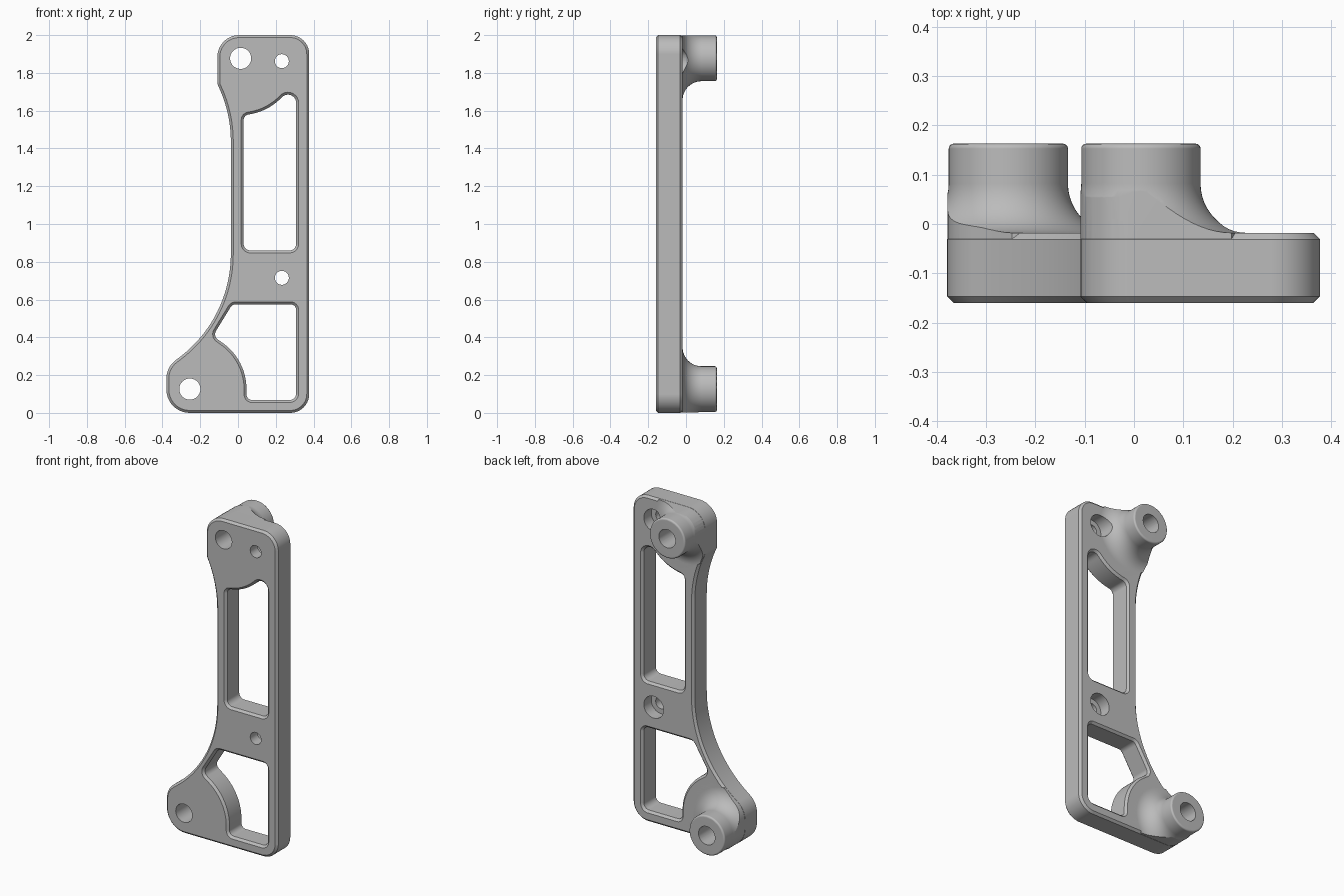
import bpy
import bmesh
import math
from mathutils import Vector

if "Cube" in bpy.data.objects:
    bpy.data.objects.remove(bpy.data.objects["Cube"], do_unlink=True)

FRONT, BACK, CHAMFER = -0.16, -0.018, 0.013
TOP_BOSS, LOW_BOSS = Vector((0.014, 1.877)), Vector((-0.255, 0.126))
BOSS_R, BOSS_END, FILLET = 0.121, 0.163, 0.1

metal = bpy.data.materials.new("satin grey")
metal.use_nodes = True
grey = (0.5, 0.5, 0.5, 1)
metal.diffuse_color = grey
metal.node_tree.nodes["Principled BSDF"].inputs["Base Color"].default_value = grey


def rounded(corners):
    """Closed outline from (x, z, radius) corners; radius 0 keeps the point."""
    pts = []
    for i, (x, z, r) in enumerate(corners):
        p = Vector((x, z))
        if r == 0:
            pts.append(p)
            continue
        a = (Vector(corners[i - 1][:2]) - p).normalized()
        b = (Vector(corners[(i + 1) % len(corners)][:2]) - p).normalized()
        half = math.acos(a.dot(b)) / 2
        c = p + (a + b).normalized() * r / math.sin(half)
        start = p + a * r / math.tan(half) - c
        end = p + b * r / math.tan(half) - c
        a0 = math.atan2(start.y, start.x)
        sweep = math.remainder(math.atan2(end.y, end.x) - a0, math.tau)
        n = 24 if r > 0.3 else 10
        for k in range(n + 1):
            t = a0 + sweep * k / n
            pts.append(c + r * Vector((math.cos(t), math.sin(t))))
    return pts


def arc(centre, r, start, end, n):
    return [(centre.x + r * math.cos(math.radians(start + (end - start) * k / n)),
             centre.y + r * math.sin(math.radians(start + (end - start) * k / n)), 0)
            for k in range(n + 1)]


def circle(centre, r, n=48):
    return rounded(arc(centre, r, 0, 360, n)[:-1])


def inset(pts, d):
    """Move an outline inward by d, or outward if d is negative."""
    n = len(pts)
    area = sum(pts[i - 1].x * pts[i].y - pts[i].x * pts[i - 1].y for i in range(n))
    side = math.copysign(1, area)
    out = []
    for i in range(n):
        t1 = (pts[i] - pts[i - 1]).normalized()
        t2 = (pts[(i + 1) % n] - pts[i]).normalized()
        t = (t1 + t2).normalized()
        out.append(pts[i] + Vector((-t.y, t.x)) * side * d / max(t.dot(t1), 0.5))
    return out


def solid(name, stacks):
    """Skin stacks of (outline, y) rings and cap both ends, leaving holes open."""
    bm = bmesh.new()
    caps = ([], [])
    for stack in stacks:
        rings = [[bm.verts.new((p.x, y, p.y)) for p in pts] for pts, y in stack]
        for lo, hi in zip(rings, rings[1:]):
            for i in range(len(lo)):
                bm.faces.new((lo[i - 1], lo[i], hi[i], hi[i - 1]))
        for cap, ring in zip(caps, (rings[0], rings[-1])):
            cap += [bm.edges.get((ring[i - 1], ring[i])) for i in range(len(ring))]
    for cap in caps:
        bmesh.ops.triangle_fill(bm, use_beauty=True, edges=cap, normal=(0, 1, 0))
    bmesh.ops.recalc_face_normals(bm, faces=bm.faces)
    mesh = bpy.data.meshes.new(name)
    bm.to_mesh(mesh)
    bm.free()
    mesh.materials.append(metal)
    obj = bpy.data.objects.new(name, mesh)
    bpy.context.collection.objects.link(obj)
    return obj


def combine(target, tool, operation):
    mod = target.modifiers.new(operation.lower(), 'BOOLEAN')
    mod.operation, mod.object, mod.solver = operation, tool, 'EXACT'
    bpy.context.view_layer.objects.active = target
    bpy.ops.object.modifier_apply(modifier=mod.name)
    bpy.data.objects.remove(tool, do_unlink=True)


def chamfered(pts, d):
    return [(inset(pts, d), FRONT), (pts, FRONT + CHAMFER),
            (pts, BACK - CHAMFER), (inset(pts, d), BACK)]


# Plate outline with the narrow waist
outline = rounded([
    (-0.379, 0, 0.123), (0.377, 0, 0.1), (0.377, 2, 0.1), (-0.109, 2, 0.115),
    (-0.109, 1.74, 0.06), (-0.038, 1.588, 0.685), (-0.038, 0.50, 0.685),
    (-0.379, 0.242, 0.12)])

# Windows, each with one side curved around a boss
upper_window = rounded(
    [(0.03, 0.86, 0.035), (0.308, 0.86, 0.035), (0.308, 1.75, 0.044)]
    + arc(TOP_BOSS, 0.3, -45, -80, 14) + [(0.03, 1.575, 0.03)])
lower_window = rounded(
    [(0.308, 0.068, 0.035), (0.308, 0.575, 0.03), (-0.03, 0.575, 0.035),
     (-0.133, 0.407, 0.035)]
    + arc(LOW_BOSS, 0.3, 55, 0, 18) + [(0.045, 0.068, 0.03)])

bracket = solid("bracket_plate", [
    chamfered(outline, CHAMFER),
    chamfered(upper_window, -CHAMFER),
    chamfered(lower_window, -CHAMFER)])

# Rear bosses with flared roots, trimmed to the plate outline
for label, centre in (("upper", TOP_BOSS), ("lower", LOW_BOSS)):
    profile = [(BOSS_R + FILLET, -0.07)]
    for k in range(13):
        a = math.radians(90 * k / 12)
        profile.append((BOSS_R + FILLET * (1 - math.sin(a)),
                        BACK + FILLET * (1 - math.cos(a))))
    for k in range(5):
        a = math.radians(90 * k / 4)
        profile.append((BOSS_R - 0.01 * (1 - math.cos(a)),
                        BOSS_END - 0.01 * (1 - math.sin(a))))
    # The rim rounds over from the wall to the end face
    profile[-5:] = [(BOSS_R - 0.01 * (1 - math.cos(math.radians(22.5 * k))),
                     BOSS_END - 0.01 + 0.01 * math.sin(math.radians(22.5 * k)))
                    for k in range(5)]
    boss = solid(label + "_boss", [[(circle(centre, r, 64), y) for r, y in profile]])
    trim = inset(outline, 0.0008)
    combine(boss, solid("trim", [[(trim, -0.1), (trim, 0.3)]]), 'INTERSECT')
    combine(bracket, boss, 'UNION')


def drill(centre, r, start):
    pts = circle(centre, r)
    combine(bracket, solid("drill", [[(pts, start), (pts, 0.3)]]), 'DIFFERENCE')


# Boss bores, then screw holes counterbored from the back
for centre in (TOP_BOSS, LOW_BOSS):
    drill(centre, 0.056, -0.3)
for z in (1.862, 0.715):
    drill(Vector((0.232, z)), 0.037, -0.3)
    drill(Vector((0.232, z)), 0.067, -0.09)

# Smooth the curved walls and keep the flat faces flat
bpy.ops.object.select_all(action='DESELECT')
bracket.select_set(True)
bpy.context.view_layer.objects.active = bracket
bpy.ops.object.shade_smooth_by_angle(angle=math.radians(25))
weighted = bracket.modifiers.new("weighted_normals", 'WEIGHTED_NORMAL')
weighted.keep_sharp = True
